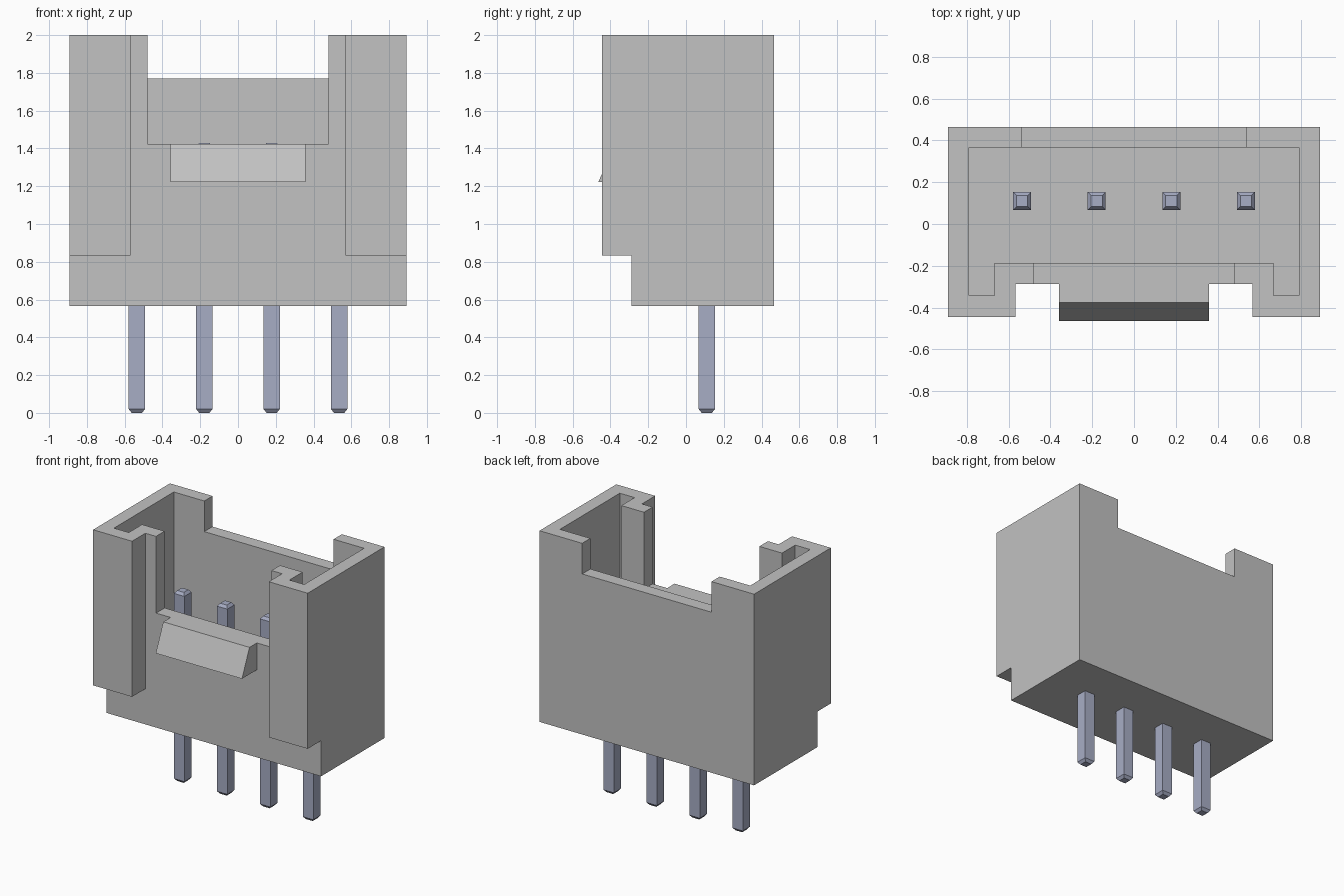
import bpy
import bmesh
from mathutils import Vector

cube = bpy.data.objects.get("Cube")
if cube:
    bpy.data.objects.remove(cube, do_unlink=True)


def material(name, rgb):
    m = bpy.data.materials.new(name)
    m.use_nodes = True
    m.diffuse_color = (*rgb, 1)
    m.node_tree.nodes["Principled BSDF"].inputs["Base Color"].default_value = (*rgb, 1)
    return m


plastic = material("light grey plastic", (0.54, 0.54, 0.54))
metal = material("pale blue metal", (0.39, 0.42, 0.56))


def prism(name, points, offset, mat):
    """Extrude a closed planar outline along offset."""
    bm = bmesh.new()
    face = bm.faces.new([bm.verts.new(p) for p in points])
    ext = bmesh.ops.extrude_face_region(bm, geom=[face])
    moved = [g for g in ext["geom"] if isinstance(g, bmesh.types.BMVert)]
    bmesh.ops.translate(bm, verts=moved, vec=Vector(offset))
    bmesh.ops.recalc_face_normals(bm, faces=bm.faces)
    mesh = bpy.data.meshes.new(name)
    bm.to_mesh(mesh)
    bm.free()
    mesh.materials.append(mat)
    obj = bpy.data.objects.new(name, mesh)
    bpy.context.collection.objects.link(obj)
    return obj


def plan(name, half, z0, z1):
    """Upright prism from the right half of a plan outline, mirrored in x."""
    outline = half + [(-x, y) for x, y in reversed(half)]
    return prism(name, [(x, y, z0) for x, y in outline], (0, 0, z1 - z0), plastic)


def box(name, x0, x1, y0, y1, z0, z1):
    pts = [(x0, y0, z0), (x1, y0, z0), (x1, y1, z0), (x0, y1, z0)]
    return prism(name, pts, (0, 0, z1 - z0), plastic)


def combine(target, tool, operation):
    """Boolean the tool into the target and discard the tool."""
    mod = target.modifiers.new("cut", "BOOLEAN")
    mod.operation, mod.solver, mod.object = operation, "EXACT", tool
    bpy.context.view_layer.update()
    graph = bpy.context.evaluated_depsgraph_get()
    mesh = bpy.data.meshes.new_from_object(target.evaluated_get(graph))
    target.modifiers.remove(mod)
    target.data = mesh
    bpy.data.objects.remove(tool, do_unlink=True)


# Housing: outer shell with two forward corner columns
FRONT = -0.288
housing = plan("housing", [(0.568, FRONT), (0.568, -0.446), (0.891, -0.446), (0.891, 0.465)],
               0.565, 2.0)

# Latch wedge on the front wall, trimmed level by the front opening below
latch = prism("latch", [(-0.358, -0.464, 1.222), (-0.358, -0.24, 1.222),
                        (-0.358, -0.24, 1.5), (-0.358, -0.342, 1.5)], (0.716, 0, 0), plastic)
combine(housing, latch, "UNION")

# Cavity with a narrow slot running into each corner column
cavity = plan("cavity", [(0.667, -0.186), (0.667, -0.343), (0.79, -0.343), (0.79, 0.367)],
              0.90, 2.2)
combine(housing, cavity, "DIFFERENCE")

# Openings in the front and back walls, and the step under the columns
for name, bounds in {
    "front_opening": (-0.479, 0.479, -0.6, -0.1, 1.424, 2.2),
    "back_opening": (-0.537, 0.537, 0.25, 0.6, 1.77, 2.2),
    "column_step": (-1.1, 1.1, -0.6, FRONT, 0.4, 0.832),
}.items():
    combine(housing, box(name, *bounds), "DIFFERENCE")
housing.data.name = "housing"


# Square pins with tapered ends
def pin(name, x, y):
    bm = bmesh.new()
    rings = []
    for z, r in [(0, 0.027), (0.02, 0.043), (1.41, 0.043), (1.43, 0.027)]:
        rings.append([bm.verts.new((x + sx * r, y + sy * r, z))
                      for sx, sy in ((-1, -1), (1, -1), (1, 1), (-1, 1))])
    for a, b in zip(rings, rings[1:]):
        for i in range(4):
            j = (i + 1) % 4
            bm.faces.new((a[i], a[j], b[j], b[i]))
    bm.faces.new(rings[0][::-1])
    bm.faces.new(rings[-1])
    mesh = bpy.data.meshes.new(name)
    bm.to_mesh(mesh)
    bm.free()
    mesh.materials.append(metal)
    bpy.context.collection.objects.link(bpy.data.objects.new(name, mesh))


for i in range(4):
    pin(f"pin_{i + 1}", (i - 1.5) * 0.357, 0.11)
